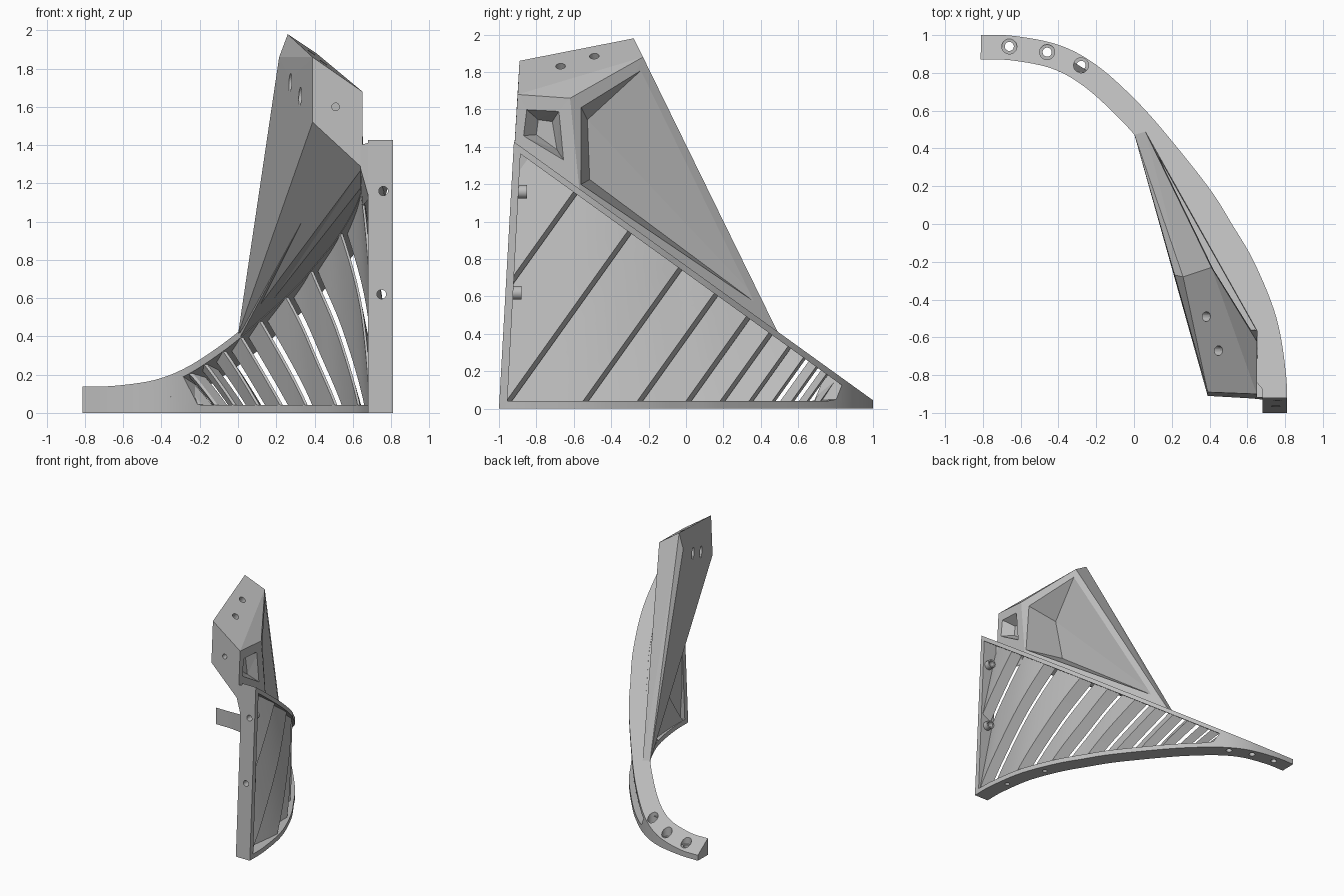
import bpy, bmesh, math
from mathutils import Vector

if "Cube" in bpy.data.objects:
    bpy.data.objects.remove(bpy.data.objects["Cube"])

grey = bpy.data.materials.new("plain_grey")
grey.use_nodes = True
grey.diffuse_color = (0.5, 0.5, 0.5, 1)
grey.node_tree.nodes["Principled BSDF"].inputs["Base Color"].default_value = (0.5, 0.5, 0.5, 1)


def to_object(name, bm):
    bmesh.ops.recalc_face_normals(bm, faces=bm.faces)
    mesh = bpy.data.meshes.new(name)
    bm.to_mesh(mesh)
    bm.free()
    mesh.materials.append(grey)
    obj = bpy.data.objects.new(name, mesh)
    bpy.context.collection.objects.link(obj)
    return obj


def hull(name, points):
    bm = bmesh.new()
    for p in points:
        bm.verts.new(p)
    bmesh.ops.convex_hull(bm, input=bm.verts)
    bmesh.ops.dissolve_limit(bm, angle_limit=0.02, verts=bm.verts, edges=bm.edges)
    return to_object(name, bm)


def cylinder(name, at, direction, radius, length):
    bm = bmesh.new()
    bmesh.ops.create_cone(bm, cap_ends=True, segments=20, radius1=radius, radius2=radius, depth=length)
    obj = to_object(name, bm)
    turn = Vector(direction).to_track_quat("Z", "Y").to_matrix().to_4x4()
    turn.translation = at
    obj.data.transform(turn)
    return obj


def cut(obj, cutter):
    mod = obj.modifiers.new("cut", "BOOLEAN")
    mod.operation, mod.solver, mod.object = "DIFFERENCE", "EXACT", cutter
    graph = bpy.context.evaluated_depsgraph_get()
    mesh = bpy.data.meshes.new_from_object(obj.evaluated_get(graph))
    obj.modifiers.clear()
    obj.data = mesh
    bpy.data.objects.remove(cutter)


def drill(obj, at, direction, radius, length):
    cut(obj, cylinder("drill", at, direction, radius, length))


def pocket(obj, opening, floor):
    # tapered recess, widened past the surface so that it cuts cleanly
    pts = [Vector(f) for f in floor]
    pts += [Vector(o) + (Vector(o) - Vector(f)) * 0.15 for o, f in zip(opening, floor)]
    cut(obj, hull("pocket", pts))


def smooth(obj, degrees):
    for o in bpy.context.selected_objects:
        o.select_set(False)
    obj.select_set(True)
    bpy.context.view_layer.objects.active = obj
    bpy.ops.object.shade_smooth_by_angle(angle=math.radians(degrees))


# Plan curve of the outer wall, from the front flange to the rear rail end
KEYS = [(0.81, -1), (0.805, -0.8), (0.755, -0.5), (0.64, -0.21), (0.518, 0), (0.405, 0.18), (0.2, 0.44),
        (0.02, 0.645), (-0.19, 0.835), (-0.39, 0.945), (-0.63, 0.995), (-0.81, 1)]
keys = [Vector(k) for k in KEYS]
keys = [keys[0] * 2 - keys[1]] + keys + [keys[-1] * 2 - keys[-2]]
curve = []
for a, b, c, d in zip(keys, keys[1:], keys[2:], keys[3:]):
    for i in range(8):
        t = i / 8
        curve.append(0.5 * (2 * b + (c - a) * t + (2 * a - 5 * b + 4 * c - d) * t * t
                            + (3 * b - a - 3 * c + d) * t ** 3))
curve.append(keys[-2])


def offset_curve(dist):
    out = []
    for i, p in enumerate(curve):
        t = (curve[min(i + 1, len(curve) - 1)] - curve[max(i - 1, 0)]).normalized()
        out.append(p + Vector((-t.y, t.x)) * dist)
    return out


def wall_x(y, dist):
    pts = offset_curve(dist)
    for p, q in zip(pts, pts[1:]):
        if p.y <= y <= q.y:
            return p.x + (q.x - p.x) * (y - p.y) / max(q.y - p.y, 1e-6)
    return pts[0].x


# Curved frame: wall prism trimmed by the sloping top and the leaning front
SLOPE, TOP, LIP, LEAN, THICK = 0.72, 0.765, 0.725, 0.056, 0.13
bm = bmesh.new()
base = bm.faces.new([bm.verts.new((p.x, p.y, 0)) for p in curve + offset_curve(THICK)[::-1]])
new = bmesh.ops.extrude_face_region(bm, geom=[base])["geom"]
bmesh.ops.translate(bm, vec=(0, 0, 1.7), verts=[g for g in new if isinstance(g, bmesh.types.BMVert)])
for co, no in [((0, 0, TOP), (0, SLOPE, 1)), ((0, -1, 0), (0, -1, LEAN))]:
    res = bmesh.ops.bisect_plane(bm, geom=bm.verts[:] + bm.edges[:] + bm.faces[:],
                                 plane_co=co, plane_no=no, clear_outer=True)
    rim = [g for g in res["geom_cut"] if isinstance(g, bmesh.types.BMEdge)]
    bmesh.ops.holes_fill(bm, edges=rim)
frame = to_object("curved_frame", bm)

# Window through the frame, its rear end cut square to the wall
front = [(x, y, z) for x in (0.4, 1.4) for y, z in [(-0.955, 0.04), (-0.885, LIP + SLOPE * 0.885)]]
rear = [(-0.27, 0.58, 0.04), (0.02, 0.86, 0.04)]
rear += [(x, y, LIP - SLOPE * y) for x, y in [(-0.38, 0.66), (-0.08, 0.93)]]
cut(frame, hull("window", front + rear))

# Fixing holes with bosses in the flange, counterbored rail holes, blind holes below
for side, x, z in [("upper", 0.76, 1.16), ("lower", 0.75, 0.62)]:
    y = -0.96 + LEAN * z
    drill(frame, (x, y, z), (0, 1, 0), 0.024, 0.2)
    boss = cylinder(side + "_flange_boss", (x, y + 0.02, z), (0, 1, 0), 0.036, 0.05)
    drill(boss, (x, y, z), (0, 1, 0), 0.024, 0.2)
    smooth(boss, 30)
for x, y in [(-0.66, 0.94), (-0.46, 0.91), (-0.28, 0.84)]:
    drill(frame, (x, y, 0.05), (0, 0, 1), 0.024, 0.4)
    drill(frame, (x, y, 0.26), (0, 0, 1), 0.04, 0.4)
for y in (-0.7, -0.35):
    drill(frame, (wall_x(y, 0.065), y, 0), (0, 0, 1), 0.018, 0.06)
smooth(frame, 25)

# Louvre slats: slanted wedges, thin at the front and stepped at the rear
RAKE = 1.4
stops = [-1.8, -1.4, -0.96, -0.55, -0.26, 0, 0.18, 0.33, 0.45, 0.55, 0.63, 0.7, 0.78]
NU, NV = 5, 14
for k, (c0, c1) in enumerate(zip(stops, stops[1:])):
    width = c1 - c0
    gap = 0.025 if c0 > 0.4 else 0
    step = min(0.03, width * 0.15)
    crest = 0.065 - min(0.05, width * 0.15)
    section = []
    for i in range(NU + 1):
        u = i / NU
        section.append((c0 + gap + (width - gap - step) * u, 0.118 + (crest - 0.118) * u))
    for i in range(NU + 1):
        u = 1 - i / NU
        section.append((c0 + gap + (width - gap) * u, THICK - 0.033 * u))
    bm = bmesh.new()
    columns = []
    for c, depth in section:
        low = max(0.03, (-0.965 - c) / (1 / RAKE - LEAN))
        high = max((LIP + 0.01 - SLOPE * c) / (1 + SLOPE / RAKE), low + 0.01)
        column = []
        for j in range(NV + 1):
            z = low + (high - low) * j / NV
            y = c + z / RAKE
            column.append(bm.verts.new((wall_x(y, depth), y, z)))
        columns.append(column)
    for r, s in zip(columns, columns[1:] + columns[:1]):
        for j in range(NV):
            bm.faces.new((r[j], s[j], s[j + 1], r[j + 1]))
    for j in (0, NV):
        bm.faces.new([column[j] for column in columns])
    smooth(to_object(f"louvre_slat_{k + 1}", bm), 30)

# Upper fin: faceted wedge
fin = hull("upper_fin", [
    (0, 0.48, 0.41), (0.06, 0.49, 0.41), (0.39, -0.89, 1.86), (0.39, -0.91, 1.52),
    (0.65, -0.9, 1.68), (0.65, -0.925, 1.28), (0.26, -0.28, 1.98), (0.41, -0.23, 1.88),
    (0.65, -0.62, 1.66), (0.655, -0.57, 1.17), (0.215, -0.27, 1.86)])


def skin_x(y, z):
    return 0.41 - 0.587 * (y + 0.23) - 0.05 * (z - 1.88)


# Large recess on the outer face, small recess near the front
pocket(fin, [(skin_x(y, z), y, z) for y, z in [(-0.56, 1.61), (-0.24, 1.8), (0.35, 0.6), (-0.56, 1.2)]],
       [(0.37, -0.527, 1.545), (0.374, -0.44, 1.555), (0.31, -0.393, 1.267), (0.31, -0.515, 1.225)])
pocket(fin, [(0.652, -0.853, 1.6), (0.652, -0.68, 1.59), (0.652, -0.655, 1.33), (0.652, -0.87, 1.46)],
       [(0.57, -0.79, 1.545), (0.57, -0.715, 1.535), (0.57, -0.69, 1.385), (0.57, -0.8, 1.465)])
drill(fin, (0.51, -0.9, 1.6), (0, 1, 0), 0.02, 0.5)
for x, y, z in [(0.38, -0.49, 1.88), (0.44, -0.67, 1.82)]:
    drill(fin, (x, y, z), (0.57, -0.04, 0.82), 0.026, 0.8)

# Thin web and front gusset closing the seam between fin and frame
edge = [(wall_x(y, 0.11), y) for y in (0.48, 0.36, 0.2, 0, -0.2, -0.4, -0.6, -0.75, -0.9)]
hull("seam_web", [(x, y, TOP - SLOPE * y - d) for d in (0.006, 0.035)
                  for x, y in edge + [(0.005, 0.48), (0.39, -0.52), (0.645, -0.75)]])
hull("front_gusset", [(0.64, -0.925, 1.28), (0.64, -0.92, 1.4), (0.69, -0.918, 1.415), (0.685, -0.93, 1.12),
                      (0.64, -0.6, 1.18), (0.665, -0.6, 1.18), (0.65, -0.6, 1.08)])
